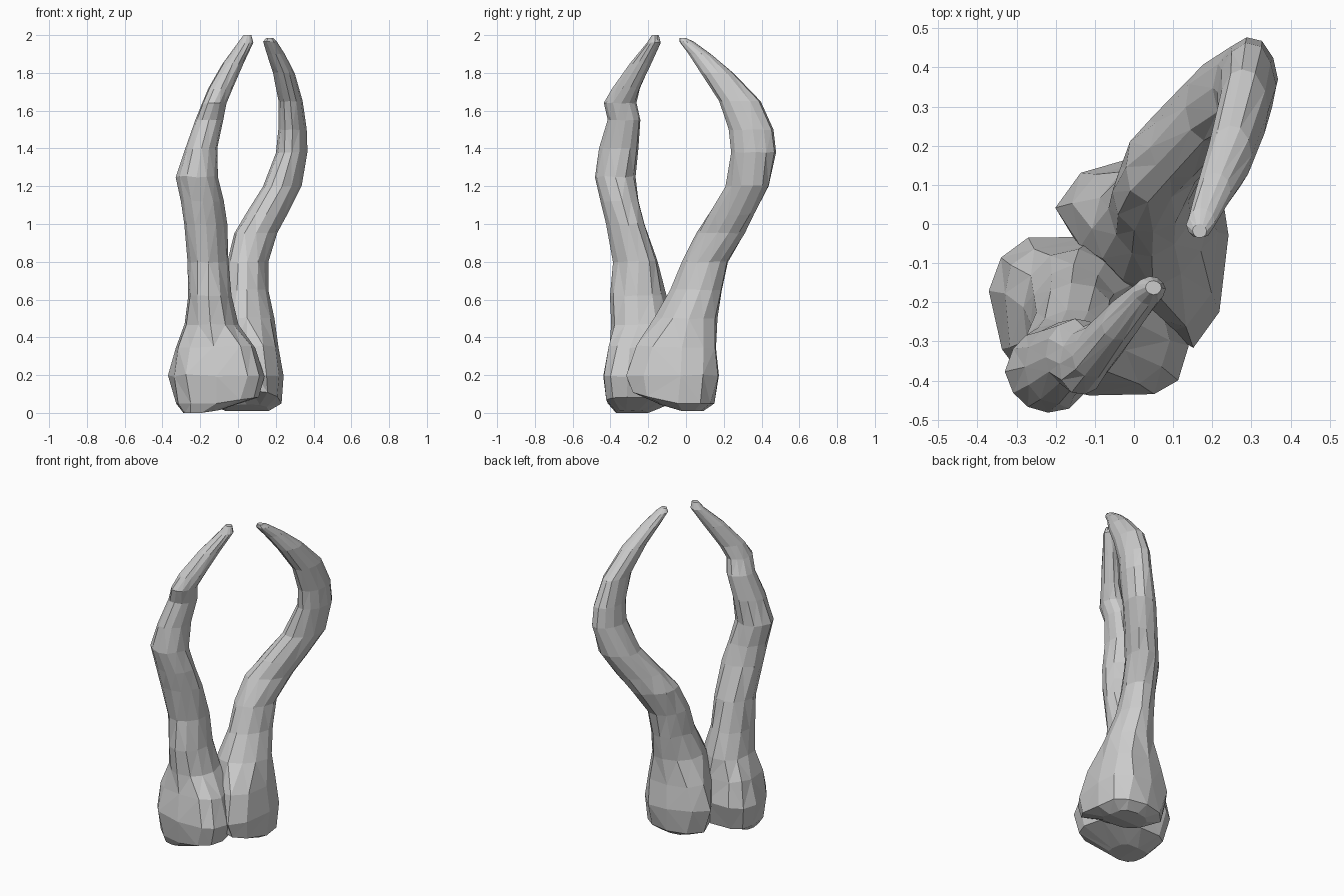
import bpy, bmesh, math, random

random.seed(4)
SIDES = 12


def power(v, e):
    return math.copysign(abs(v) ** e, v)


def horn(name, rings, rise, inner, side):
    """Loft irregular oval rings: z, x min, x max, y min, y max, diagonal skew in degrees.
    The foot is squarish and cut flat where it meets the other horn (x + y = inner)."""
    bm = bmesh.new()
    loops = []
    for z, x0, x1, y0, y1, skew in rings:
        cx, cy, rx, ry = (x0 + x1) / 2, (y0 + y1) / 2, (x1 - x0) / 2, (y1 - y0) / 2
        wobble = 0.04 * min(rx, ry)
        e = 0.72 if z < 0.4 else 1
        loop = []
        for i in range(SIDES):
            t = 2 * math.pi * i / SIDES
            dx = rx * 1.02 * power(math.cos(t), e)
            dy = ry * 1.02 * power(math.sin(t + math.radians(skew)), e)
            # the underside of the foot rises towards its toe
            lift = max(0, rise[0] * dx + rise[1] * dy) if z < 0.1 else 0
            # flat contact side
            over = side * (cx + dx + cy + dy - inner)
            if z < 0.55 and over > 0:
                dx -= side * over * 0.45
                dy -= side * over * 0.45
            jit = [random.uniform(-wobble, wobble) for _ in range(3)]
            jz = jit[2] if 0.1 < z < 1.9 else 0
            loop.append(bm.verts.new((cx + dx + jit[0], cy + dy + jit[1], z + lift + jz)))
        loops.append(loop)
    for a, b in zip(loops, loops[1:]):
        for i in range(SIDES):
            j = (i + 1) % SIDES
            bm.faces.new((a[i], a[j], b[j], b[i]))
    bm.faces.new(loops[0][::-1])
    bm.faces.new(loops[-1])
    bmesh.ops.triangulate(bm, faces=bm.faces[:])
    bmesh.ops.recalc_face_normals(bm, faces=bm.faces[:])
    mesh = bpy.data.meshes.new(name)
    bm.to_mesh(mesh)
    bm.free()
    obj = bpy.data.objects.new(name, mesh)
    bpy.context.collection.objects.link(obj)
    return obj


# Front horn: nearly upright, kinked shoulder, tip leaning inwards
horn("front_horn", [
    (0.00, -0.29, -0.10, -0.37, -0.20, -12),
    (0.05, -0.33, 0.10, -0.42, -0.08, -14),
    (0.20, -0.365, 0.14, -0.435, -0.04, -14),
    (0.35, -0.33, 0.085, -0.41, -0.06, -12),
    (0.47, -0.285, 0.0, -0.395, -0.07, -5),
    (0.62, -0.265, -0.04, -0.40, -0.11, 0),
    (0.80, -0.265, -0.05, -0.385, -0.15, 8),
    (1.00, -0.285, -0.06, -0.42, -0.22, 8),
    (1.12, -0.30, -0.08, -0.45, -0.25, 5),
    (1.25, -0.325, -0.11, -0.48, -0.27, 0),
    (1.40, -0.28, -0.11, -0.455, -0.255, 5),
    (1.55, -0.225, -0.08, -0.415, -0.245, 5),
    (1.64, -0.19, -0.065, -0.435, -0.265, 5),
    (1.72, -0.155, -0.03, -0.39, -0.245, 15),
    (1.85, -0.08, 0.03, -0.295, -0.185, 15),
    (1.96, 0.0, 0.08, -0.205, -0.135, 5),
    (2.00, 0.03, 0.07, -0.18, -0.145, 0),
], (0.15, 0), -0.11, 1)

# Back horn: sweeps outwards, then curls back over the middle
horn("back_horn", [
    (0.01, -0.06, 0.16, -0.14, 0.09, 0),
    (0.05, -0.17, 0.23, -0.30, 0.14, 5),
    (0.20, -0.22, 0.24, -0.35, 0.17, 8),
    (0.35, -0.18, 0.215, -0.28, 0.16, 5),
    (0.50, -0.10, 0.185, -0.16, 0.165, 5),
    (0.65, -0.06, 0.155, -0.08, 0.19, 8),
    (0.80, -0.05, 0.155, -0.02, 0.22, 10),
    (0.95, -0.02, 0.21, 0.06, 0.31, 20),
    (1.05, 0.04, 0.26, 0.12, 0.36, 20),
    (1.20, 0.13, 0.335, 0.21, 0.44, 15),
    (1.38, 0.205, 0.365, 0.24, 0.475, 5),
    (1.50, 0.215, 0.36, 0.23, 0.46, 5),
    (1.65, 0.215, 0.34, 0.18, 0.395, 0),
    (1.80, 0.185, 0.30, 0.08, 0.25, 5),
    (1.90, 0.155, 0.245, 0.015, 0.13, 10),
    (1.965, 0.135, 0.205, -0.035, 0.04, 5),
    (1.985, 0.15, 0.185, -0.035, 0.0, 0),
], (0, -0.3), -0.18, -1)
